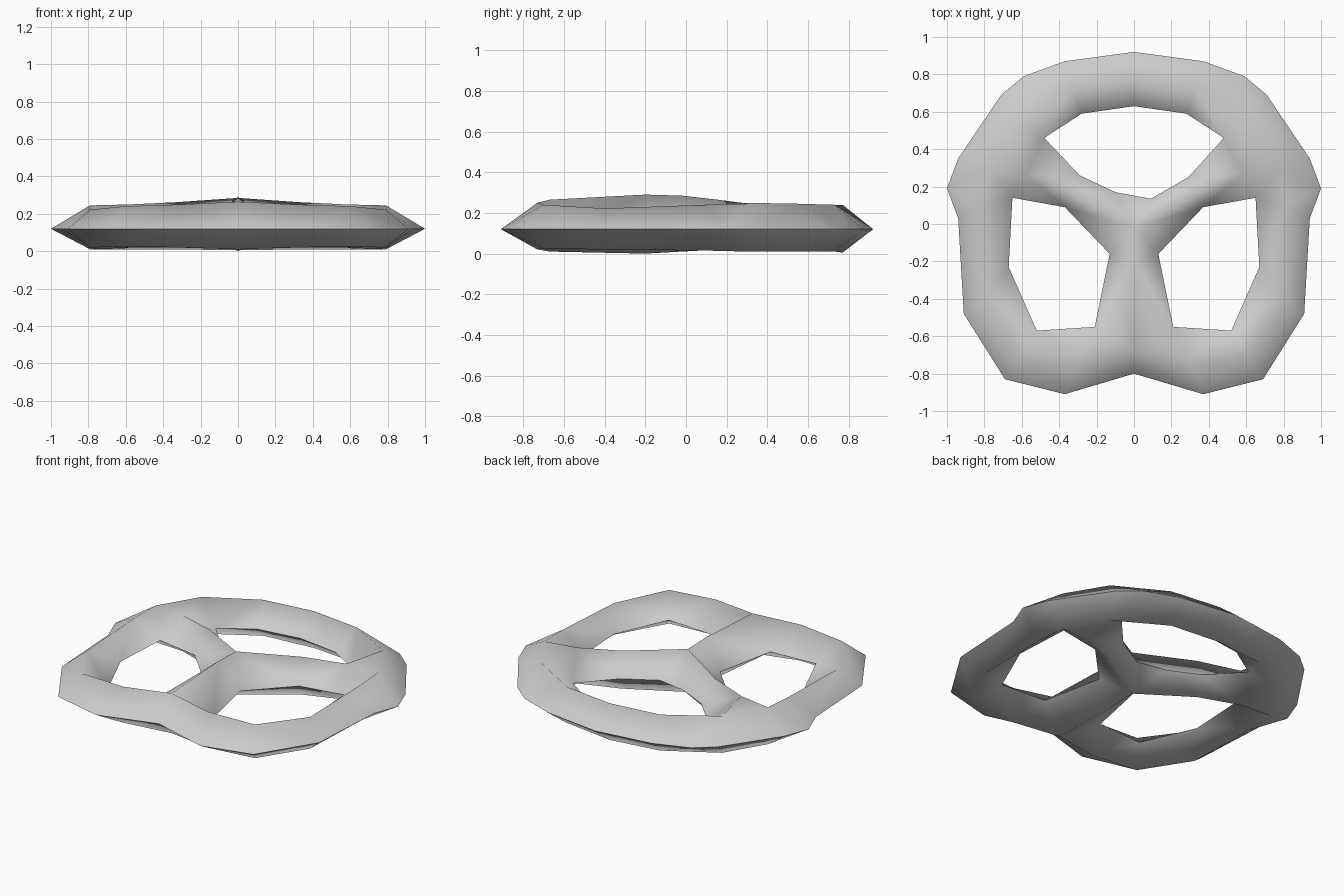
import bpy, bmesh
from mathutils import Vector
from mathutils.geometry import delaunay_2d_cdt

cube = bpy.data.objects.get("Cube")
if cube:
    bpy.data.objects.remove(cube)

RIM = 0.12
points, heights, edges = [], [], []


def add(x, y, top=RIM, bottom=RIM):
    """Store a plan point with its top and bottom height, reusing shared points."""
    p = Vector((x, y))
    if p not in points:
        points.append(p)
        heights.append((top, bottom))
    return points.index(p)


def path(coords, closed=False):
    ids = [add(*c) for c in coords]
    edges.extend(zip(ids, ids[1:] + ids[:1] if closed else ids[1:]))


def mirrored(coords):
    return [(-c[0], *c[1:]) for c in coords]


# Outer rim, from front centre round to back centre
half = [(0, -.8), (.37, -.91), (.69, -.83), (.91, -.48), (.94, .03), (1, .19),
        (.94, .35), (.71, .69), (.59, .79), (.37, .87), (0, .92)]
path(half + mirrored(half[1:-1])[::-1], True)

# Two lower holes and the upper hole
lower = [(.65, .14), (.37, .09), (.13, -.16), (.21, -.55), (.52, -.57), (.67, -.23)]
path(lower, True)
path(mirrored(lower), True)
path([(0, .63), (.28, .59), (.48, .46), (.29, .25), (.09, .135),
      (-.1, .17), (-.29, .26), (-.48, .46), (-.28, .59)], True)
rim_count = len(points)

# Crest lines of the dough: ring, diagonal arms and central stem
ring = [(0, -.67, .265, .01), (.3, -.73, .25, .02), (.61, -.7, .24, .025),
        (.79, -.4, .222, .02), (.8, .09, .24, .015), (.79, .3, .245, .01),
        (.64, .55, .245, .01), (.33, .73, .24, .01), (0, .77, .24, .005)]
arm = [(0, -.02, .285, .01), (.33, .18, .262, .02), (.58, .27, .25, .02),
       (.79, .3, .245, .01)]
for crest in (ring, arm):
    path(crest)
    path(mirrored(crest))
path([(0, -.67, .265, .01), (0, -.2, .29, 0), (0, -.02, .285, .01)])

# Skin the plan, leaving out the triangles that only touch rims
result = delaunay_2d_cdt(points, edges, [], 0, 1e-5)
flat, tris, origin = result[0], result[2], result[3]
source = [o[0] for o in origin]
bm = bmesh.new()
upper, under = [], []
for co, s in zip(flat, source):
    top, bottom = heights[s]
    v = bm.verts.new((co.x, co.y, top))
    upper.append(v)
    under.append(v if s < rim_count else bm.verts.new((co.x, co.y, bottom)))
for tri in tris:
    if any(source[i] >= rim_count for i in tri):
        bm.faces.new([upper[i] for i in tri])
        bm.faces.new([under[i] for i in reversed(tri)])
for v in [v for v in bm.verts if not v.link_faces]:
    bm.verts.remove(v)
bmesh.ops.recalc_face_normals(bm, faces=bm.faces)

# Smooth skin with a crisp edge along every rim
for f in bm.faces:
    f.smooth = True
for e in bm.edges:
    e.smooth = not all(abs(v.co.z - RIM) < 1e-4 for v in e.verts)

mesh = bpy.data.meshes.new("pretzel")
bm.to_mesh(mesh)
bm.free()
pretzel = bpy.data.objects.new("pretzel", mesh)
bpy.context.collection.objects.link(pretzel)

# Plain grey material
grey = bpy.data.materials.new("light_grey")
grey.use_nodes = True
colour = (0.6, 0.6, 0.6, 1)
grey.diffuse_color = colour
grey.node_tree.nodes["Principled BSDF"].inputs["Base Color"].default_value = colour
mesh.materials.append(grey)
